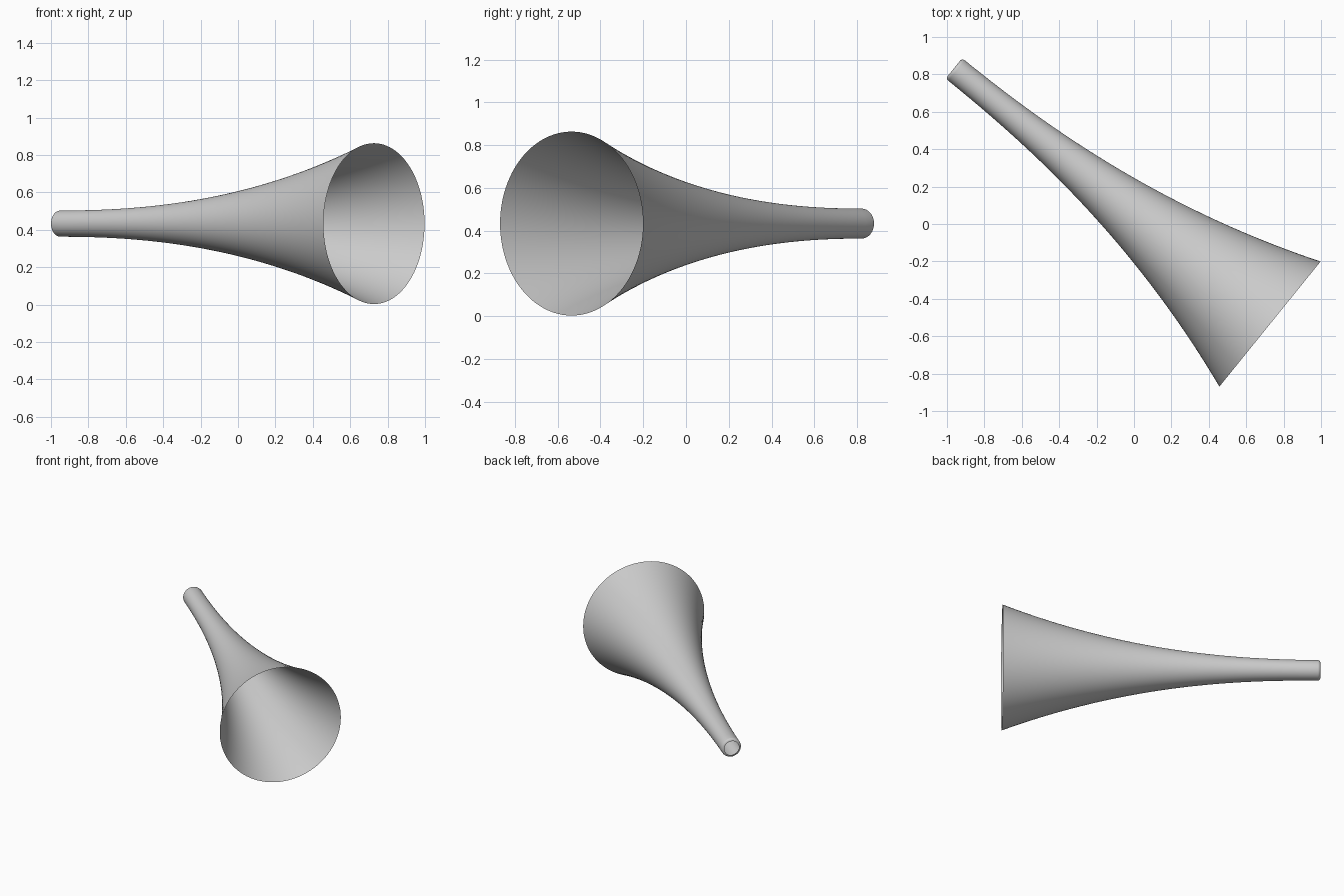
import bpy, bmesh, math
from mathutils import Vector

if "Cube" in bpy.data.objects:
    bpy.data.objects.remove(bpy.data.objects["Cube"])

BELL = Vector((0.727, -0.535, 0.433))   # centre of the wide mouth
TIP = Vector((-0.963, 0.832, 0.433))    # centre of the narrow end
R_BELL, R_TIP, LIP = 0.43, 0.07, 0.018
SIDES = 96

axis = BELL - TIP
length = axis.length
rot = axis.to_track_quat('Z', 'Y')

# Profile (radius, distance from tip): rolled lip, then the flaring wall
profile = []
for i in range(7):
    a = math.pi / 2 * i / 6
    profile.append((R_TIP - LIP + LIP * math.sin(a), LIP - LIP * math.cos(a)))
for i in range(1, 41):
    s = LIP / length + (1 - LIP / length) * i / 40
    profile.append((R_TIP + (R_BELL - R_TIP) * s ** 2.25, s * length))

# Horn: thin open shell spun round its axis
bm = bmesh.new()
rings = []
for r, d in profile:
    rings.append([bm.verts.new(TIP + rot @ Vector((
        r * math.cos(2 * math.pi * k / SIDES),
        r * math.sin(2 * math.pi * k / SIDES), d))) for k in range(SIDES)])
for a, b in zip(rings, rings[1:]):
    for k in range(SIDES):
        n = (k + 1) % SIDES
        bm.faces.new((a[k], a[n], b[n], b[k]))
mesh = bpy.data.meshes.new("horn")
bm.to_mesh(mesh)
bm.free()
horn = bpy.data.objects.new("horn", mesh)
bpy.context.collection.objects.link(horn)
bpy.context.view_layer.objects.active = horn
horn.select_set(True)
bpy.ops.object.shade_smooth_by_angle(angle=math.radians(40))
